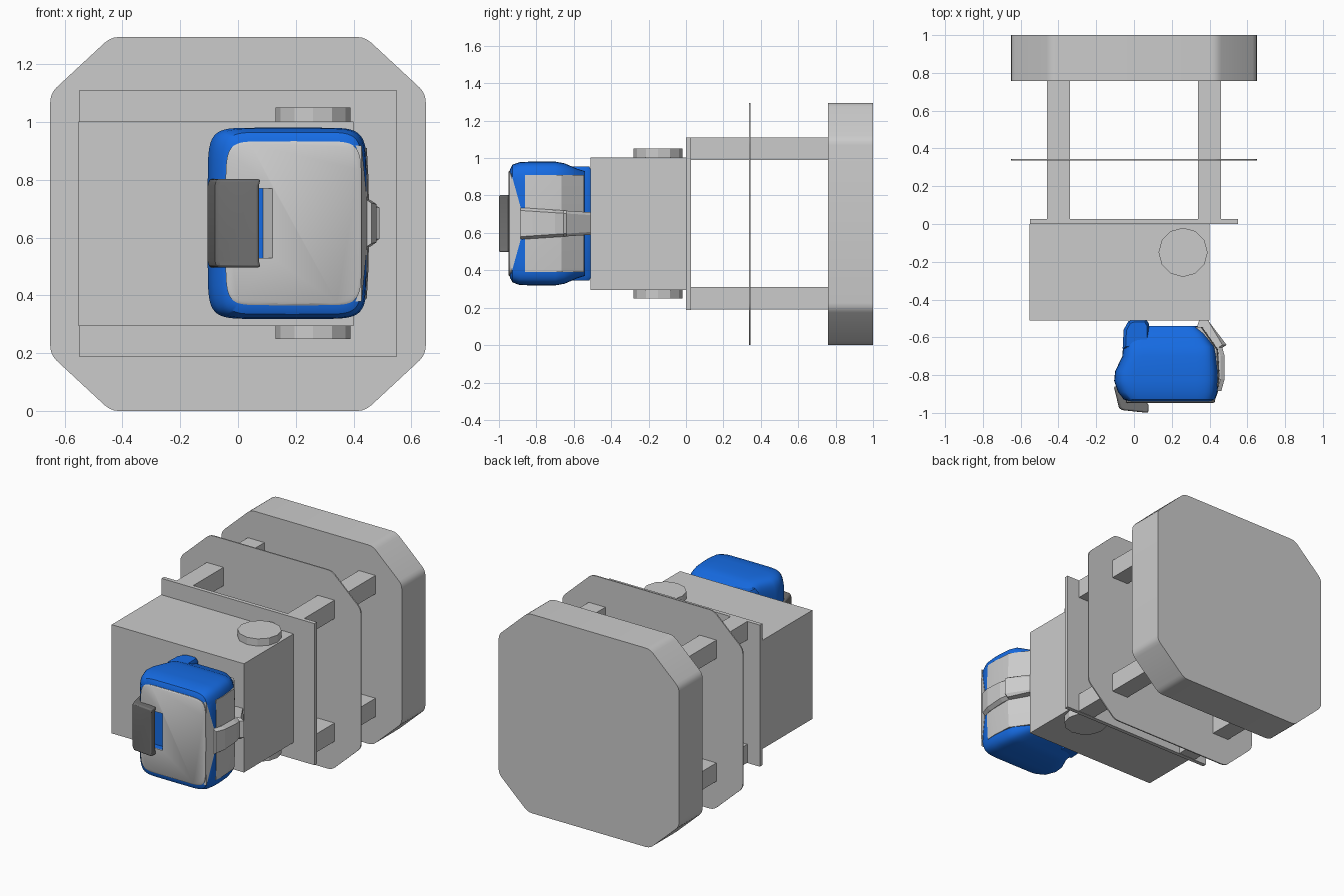
import bpy, bmesh, math
from mathutils import Vector

if "Cube" in bpy.data.objects:
    bpy.data.objects.remove(bpy.data.objects["Cube"])

CZ = 0.65  # mid height of the front unit


def material(name, rgb):
    m = bpy.data.materials.new(name)
    m.diffuse_color = (*rgb, 1)
    m.use_nodes = True
    m.node_tree.nodes["Principled BSDF"].inputs["Base Color"].default_value = m.diffuse_color
    return m


BLUE = material("blue", (0.008, 0.15, 0.78))
DARK = material("dark_grey", (0.16, 0.16, 0.16))


def loft(name, rings, mat=None, smooth=None):
    """Skin a stack of equal-length rings and cap both ends."""
    bm = bmesh.new()
    vs = [[bm.verts.new(p) for p in r] for r in rings]
    n = len(vs[0])
    for a, b in zip(vs, vs[1:]):
        for i in range(n):
            j = (i + 1) % n
            bm.faces.new((a[i], a[j], b[j], b[i]))
    bm.faces.new(vs[0])
    bm.faces.new(vs[-1])
    bmesh.ops.recalc_face_normals(bm, faces=bm.faces)
    me = bpy.data.meshes.new(name)
    bm.to_mesh(me)
    bm.free()
    ob = bpy.data.objects.new(name, me)
    bpy.context.collection.objects.link(ob)
    if mat:
        me.materials.append(mat)
    if smooth:
        bpy.ops.object.select_all(action='DESELECT')
        ob.select_set(True)
        bpy.context.view_layer.objects.active = ob
        bpy.ops.object.shade_smooth_by_angle(angle=math.radians(smooth))
    return ob


def box(name, x0, x1, y0, y1, z0, z1):
    q = [(x0, y0), (x1, y0), (x1, y1), (x0, y1)]
    return upright(name, q, [(z0, 0), (z1, 0)])


def upright(name, pts, levels, mat=None, smooth=None):
    """Plan profile (x, y) carried up through (z, x shift) levels."""
    return loft(name, [[(x + dx, y, z) for x, y in pts] for z, dx in levels], mat, smooth)


def rounded(pts, r):
    """Replace every corner of a polygon by a short curve."""
    out = []
    for i, p in enumerate(pts):
        p, a, b = Vector(p), Vector(pts[i - 1]), Vector(pts[(i + 1) % len(pts)])
        s, e = p + (a - p).normalized() * r, p + (b - p).normalized() * r
        for t in (0, 0.33, 0.67, 1):
            out.append(s * (1 - t) ** 2 + p * 2 * t * (1 - t) + e * t * t)
    return out


def bulged(name, stations, mat=None, smooth=35, n=64, power=8):
    """Bowed rounded rectangles at stations (y, x0, x1, half height)."""
    rings = []
    for y, x0, x1, h in stations:
        ring = []
        for i in range(n):
            a = math.tau * i / n
            c, s = math.cos(a), math.sin(a)
            u = math.copysign(abs(c) ** (2 / power), c) if abs(c) > 1e-6 else 0
            v = math.copysign(abs(s) ** (2 / power), s) if abs(s) > 1e-6 else 0
            ring.append(((x0 + x1) / 2 + u * (x1 - x0) / 2, y, CZ + v * h))
        rings.append(ring)
    return loft(name, rings, mat, smooth)


def bevel(ob, width, segments=2):
    m = ob.modifiers.new("bevel", 'BEVEL')
    m.width, m.segments, m.limit_method = width, segments, 'ANGLE'
    m.angle_limit = math.radians(40)


# Rear block and thin middle plate share one octagon
octagon = rounded([(-0.44, 0), (0.44, 0), (0.65, 0.195), (0.65, 1.1),
                   (0.44, 1.295), (-0.44, 1.295), (-0.65, 1.1), (-0.65, 0.195)], 0.03)
for name, y0, y1 in (("rear_block", 0.758, 1.0), ("middle_plate", 0.336, 0.344)):
    loft(name, [[(x, y, z) for x, z in octagon] for y in (y0, y1)], smooth=30)

# Four spacer posts, front plate, main box
for x in (-0.40, 0.40):
    for z in (0.25, 1.05):
        box("spacer_post", x - 0.06, x + 0.06, 0.025, 0.76, z - 0.06, z + 0.06)
box("front_plate", -0.55, 0.55, 0, 0.026, 0.188, 1.11)
box("main_box", -0.553, 0.4, -0.51, 0, 0.295, 1.003)

# Twelve-sided pivot discs above and below the box
disc = [(0.26 + 0.13 * math.cos(math.tau * i / 12), -0.15 + 0.13 * math.sin(math.tau * i / 12))
        for i in range(12)]
for name, z0, z1 in (("upper_pivot", 1.0, 1.05), ("lower_pivot", 0.25, 0.298)):
    upright(name, disc, [(z0, 0), (z1, 0)])

# Blue housing with a waist at the left rear
housing = bulged("housing", [
    (-0.94, -0.03, 0.415, 0.292), (-0.928, -0.055, 0.43, 0.315), (-0.89, -0.085, 0.442, 0.328),
    (-0.83, -0.105, 0.447, 0.331), (-0.78, -0.10, 0.447, 0.331), (-0.70, -0.062, 0.438, 0.331),
    (-0.65, -0.058, 0.43, 0.322), (-0.58, -0.05, 0.38, 0.292), (-0.54, -0.045, 0.335, 0.28)], BLUE)

# Blue hinge column behind the housing
hinge = [(-0.06, -0.66), (-0.055, -0.56), (-0.03, -0.515), (0, -0.505), (0.065, -0.505),
         (0.08, -0.53), (0.08, -0.66)]
inner = [(0.02 + (x - 0.02) * 0.8, -0.59 + (y + 0.59) * 0.85) for x, y in hinge]
loft("rear_hinge", [[(x, y, z) for x, y in p] for p, z in
                    ((inner, 0.345), (hinge, 0.37), (hinge, 0.93), (inner, 0.955))], BLUE, 35)

# Grey front panel
panel = bulged("front_panel", [(-0.948, -0.033, 0.418, 0.277), (-0.943, -0.043, 0.428, 0.284),
                               (-0.925, -0.043, 0.428, 0.284)])

# Finger recess cut through panel and housing, with its sloped wall
cutter = box("recess_cutter", -0.02, 0.122, -0.97, -0.90, 0.53, 0.77)
cutter.hide_render = True
cutter.hide_set(True)
for ob in (panel, housing):
    m = ob.modifiers.new("recess", 'BOOLEAN')
    m.operation, m.object, m.solver = 'DIFFERENCE', cutter, 'EXACT'
upright("recess_wall", [(0.125, -0.946), (0.119, -0.946), (0.085, -0.899), (0.125, -0.899)],
        [(0.53, 0), (0.77, 0)])

# Grey side panel and the front panel's wrap onto the side
upright("side_panel", [(0.42, -0.86), (0.448, -0.86), (0.452, -0.80), (0.444, -0.665),
                       (0.36, -0.545), (0.33, -0.545)],
        [(0.39, -0.006), (0.5, 0), (0.65, 0.002), (0.8, 0), (0.91, -0.006)], smooth=25)
wrap = [(-0.935, 0.38), (-0.885, 0.56), (-0.885, 0.74), (-0.935, 0.92)]
loft("panel_wrap", [[(0.40, y, z) for y, z in wrap],
                    [(0.446 if y > -0.9 else 0.428, y, z) for y, z in wrap]])

# Side latch, narrowing toward the rear and outward
latch = [(0.42, -0.885), (0.462, -0.885), (0.48, -0.82), (0.48, -0.70), (0.468, -0.655),
         (0.49, -0.64), (0.39, -0.508), (0.345, -0.508), (0.335, -0.54), (0.42, -0.66)]


def latch_ring(side, half, dx):
    return [(x + (dx if x > 0.43 else 0), y, 
             CZ + side * (half - 0.025 * (y + 0.885) / 0.377)) for x, y in latch]


loft("side_latch", [latch_ring(-1, 0.085, -0.022), latch_ring(-1, 0.07, 0),
                    latch_ring(1, 0.07, 0), latch_ring(1, 0.085, -0.022)])

# Dark handle wrapping the left front edge
handle = upright("handle", [(-0.107, -0.86), (-0.08, -0.972), (-0.065, -0.985), (0.072, -1.0),
                            (0.072, -0.95), (-0.03, -0.93), (-0.07, -0.86)],
                 [(0.497, 0.006), (0.52, 0), (0.78, 0), (0.803, 0.006)], DARK, 35)
bevel(handle, 0.008)
